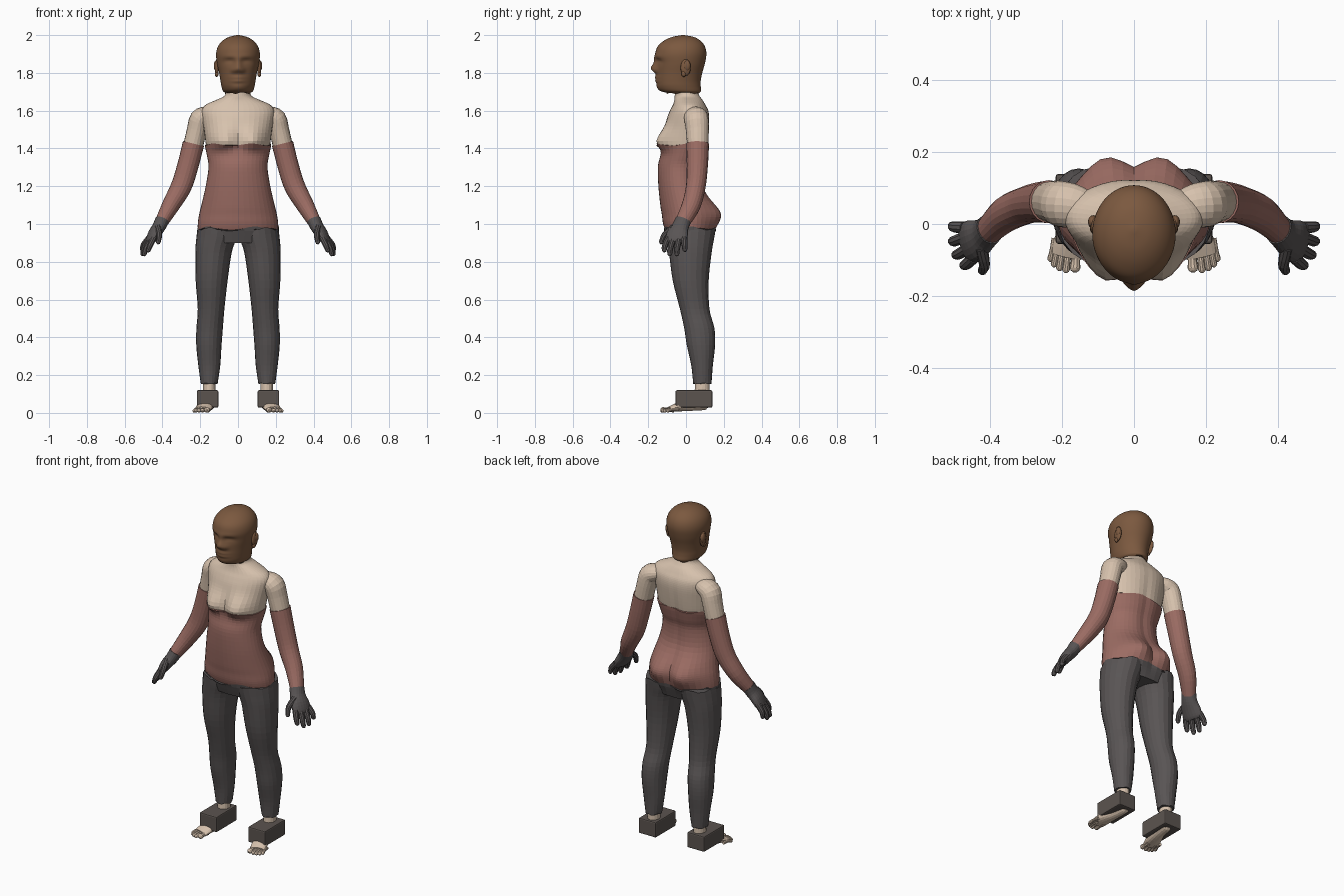
import bpy, bmesh, math
from mathutils import Vector, Matrix


def material(name, rgb):
    m = bpy.data.materials.new(name)
    m.diffuse_color = (*rgb, 1)
    return m


BROWN = material("head_brown", (0.20, 0.10, 0.05))
SKIN = material("pale_skin", (0.68, 0.54, 0.42))
PINK = material("dusty_pink", (0.33, 0.15, 0.125))
DARK = material("charcoal", (0.10, 0.09, 0.09))
BLOCK = material("block_grey", (0.105, 0.088, 0.078))


def finish(name, bm, mat, mirror=False, smooth=False):
    bmesh.ops.recalc_face_normals(bm, faces=bm.faces[:])
    for f in bm.faces:
        f.smooth = smooth
    me = bpy.data.meshes.new(name)
    bm.to_mesh(me)
    bm.free()
    me.materials.append(mat)
    ob = bpy.data.objects.new(name, me)
    bpy.context.collection.objects.link(ob)
    if mirror:
        ob.modifiers.new("Mirror", "MIRROR").use_mirror_merge = False
    return ob


def spline(rows, steps):
    """Catmull-Rom interpolation of tuples."""
    out = []
    for i in range(len(rows) - 1):
        a, b, c, d = (rows[max(0, min(len(rows) - 1, i + k))] for k in (-1, 0, 1, 2))
        for s in range(steps):
            t = s / steps
            out.append(tuple(0.5 * (2 * q + (r - p) * t + (2 * p - 5 * q + 4 * r - u) * t * t
                             + (3 * q - p - 3 * r + u) * t ** 3) for p, q, r, u in zip(a, b, c, d)))
    return out + [rows[-1]]


def skin_rings(bm, rings):
    vs = [[bm.verts.new(p) for p in r] for r in rings]
    n = len(vs[0])
    for a, b in zip(vs, vs[1:]):
        for i in range(n):
            bm.faces.new((a[i], a[(i + 1) % n], b[(i + 1) % n], b[i]))
    bm.faces.new(vs[0])
    bm.faces.new(vs[-1])


def loft(name, rows, mat, sides=24, bump=None, hem=(0, 0), mirror=False, smooth=False):
    """Stack of level oval rings (z, x0, x1, front, back)."""
    rings = []
    for k, (z, x0, x1, f, b) in enumerate(rows):
        h = hem[0] if k == 0 else hem[1] if k == len(rows) - 1 else 0
        ring = []
        for i in range(sides):
            a = math.tau * i / sides
            p = Vector(((x0 + x1) / 2 + (x1 - x0) / 2 * math.cos(a),
                        (f + b) / 2 + (b - f) / 2 * math.sin(a), z))
            if bump:
                p.y += bump(p.x, p.z, math.sin(a))
            p.z += h * math.sin(a * 5 + 1)
            ring.append(p)
        rings.append(ring)
    bm = bmesh.new()
    skin_rings(bm, rings)
    return finish(name, bm, mat, mirror, smooth)


def tube(bm, pts, ref, sides=14, steps=3, tip=False):
    """Tube along points (x, y, z, radius along ref, other radius)."""
    rows = spline(pts, steps)
    if tip:
        a, b = Vector(rows[-2][:3]), Vector(rows[-1][:3])
        d = (b - a).normalized()
        r = rows[-1][3:]
        rows += [(*(b + d * r[1] * s), r[0] * k, r[1] * k) for s, k in ((0.55, 0.8), (0.95, 0.3))]
    rings = []
    for i, row in enumerate(rows):
        p = Vector(row[:3])
        d = (Vector(rows[min(i + 1, len(rows) - 1)][:3]) - Vector(rows[max(i - 1, 0)][:3])).normalized()
        u = (Vector(ref) - d * d.dot(Vector(ref))).normalized()
        v = d.cross(u)
        rings.append([p + u * row[3] * math.cos(t) + v * row[4] * math.sin(t)
                      for t in (math.tau * k / sides for k in range(sides))])
    skin_rings(bm, rings)


def g(d, s):
    return math.exp(-0.5 * (d / s) ** 2)


# Head with sculpted face
def face(x, z, s):
    if s > 0:
        return 0
    ax = abs(x)
    y = -0.026 * g(x, 0.017) * g(z - 1.822, 0.016) - 0.012 * g(x, 0.013) * g(z - 1.855, 0.022)
    y -= 0.010 * g(ax - 0.024, 0.010) * g(z - 1.813, 0.010)
    y += 0.013 * g(ax - 0.043, 0.020) * g(z - 1.860, 0.012)
    y -= 0.006 * g(ax - 0.043, 0.014) * g(z - 1.853, 0.007)
    y -= 0.005 * g(ax - 0.04, 0.03) * g(z - 1.885, 0.010)
    y -= 0.009 * g(x, 0.026) * (g(z - 1.776, 0.007) + g(z - 1.757, 0.007))
    return y - 0.005 * g(x, 0.025) * g(z - 1.722, 0.014)


head = [(1.695, .068, -.10, .072), (1.705, .08, -.135, .08), (1.73, .088, -.151, .078),
        (1.76, .093, -.154, .078), (1.80, .10, -.155, .086), (1.85, .111, -.157, .10),
        (1.90, .116, -.162, .108), (1.94, .106, -.15, .10), (1.97, .082, -.117, .077),
        (1.99, .048, -.074, .042), (2.0, .006, -.022, -.01)]
loft("head", spline([(z, -w, w, f, b) for z, w, f, b in head], 6), BROWN, 72, face,
     hem=(0.006, 0), smooth=True)

# Ears: outer shell and raised lobe
bm = bmesh.new()
for c, r in (((.112, -.002, 1.828), (.011, .027, .044)), ((.116, .006, 1.838), (.012, .018, .028)),
             ((.113, -.012, 1.795), (.010, .013, .016))):
    bmesh.ops.create_uvsphere(bm, u_segments=16, v_segments=10, radius=1,
                              matrix=Matrix.Translation(c) @ Matrix.Diagonal((*r, 1)))
finish("ear", bm, BROWN, True, True)


# Torso form shared by bare chest, shirt and waist
def curves(x, z, s):
    ax = abs(x)
    if s < 0:
        return -0.056 * g(ax - .083, .05) * g(z - 1.435, .05 if z > 1.435 else .028) * min(1, -s * 2)
    return 0.045 * g(ax - .085, .05) * g(z - 1.05, .055) * min(1, s * 2) - 0.008 * g(x, .02) * g(z - 1.3, .2)


body = [(.90, .19, -.08, .12), (.95, .204, -.098, .135), (1.0, .207, -.115, .143),
        (1.05, .20, -.122, .145), (1.10, .188, -.13, .13), (1.2, .165, -.14, .087),
        (1.3, .15, -.143, .08), (1.36, .158, -.13, .095), (1.42, .17, -.115, .108),
        (1.50, .18, -.11, .12), (1.56, .19, -.10, .125), (1.60, .192, -.085, .12),
        (1.63, .172, -.07, .105), (1.655, .12, -.062, .09), (1.675, .076, -.06, .075),
        (1.70, .064, -.058, .062), (1.74, .06, -.055, .06)]
rows = spline(body, 4)


def torso(name, lo, hi, off, mat, hem=(0, 0)):
    part = [(z, -w - off, w + off, f - off, b + off) for z, w, f, b in rows if lo <= z <= hi]
    loft(name, part, mat, 40, curves, hem)


torso("bare_chest_and_neck", 1.38, 1.75, 0, SKIN)
torso("shirt", .945, 1.427, .006, PINK, (0, .006))
torso("leggings_waist", .90, .978, .010, DARK, (0, .012))

# Bare shoulders and upper arms
Y = (0, 1, 0)
bm = bmesh.new()
tube(bm, [(.12, .04, 1.585, .045, .035), (.165, .05, 1.575, .06, .048), (.20, .055, 1.555, .064, .056),
          (.217, .06, 1.50, .061, .053), (.236, .062, 1.42, .056, .052), (.245, .062, 1.38, .053, .049)], Y, 20)
finish("upper_arm", bm, SKIN, True)

# Sleeves
bm = bmesh.new()
tube(bm, [(.236, .062, 1.425, .060, .057), (.265, .06, 1.31, .056, .056), (.30, .052, 1.20, .052, .055),
          (.355, .028, 1.10, .050, .047), (.405, -.018, 1.01, .040, .035)], Y, 20, 4)
finish("sleeve", bm, PINK, True)

# Gloves: cuff and palm, then fingers and thumb
bm = bmesh.new()
tube(bm, [(.402, -.015, 1.02, .043, .037), (.418, -.03, .985, .046, .034), (.442, -.045, .95, .058, .031),
          (.462, -.052, .915, .058, .024), (.47, -.054, .90, .048, .017)], (.25, 1, 0), 20)
fingers = [((.447, -.094, .925), (.466, -.112, .885), (.474, -.115, .862)),
           ((.462, -.068, .918), (.486, -.083, .872), (.496, -.086, .842)),
           ((.472, -.037, .918), (.498, -.047, .872), (.505, -.048, .842)),
           ((.472, -.010, .925), (.500, -.008, .890), (.506, -.006, .865)),
           ((.425, -.065, .985), (.416, -.112, .945), (.422, -.130, .905))]
for f in fingers:
    tube(bm, [(*p, r, r) for p, r in zip(f, (.017, .0155, .013))], Y, 10, tip=True)
finish("glove", bm, DARK, True)

# Legging legs
legs = [(.155, .108, .197, .038, .135), (.25, .094, .21, .028, .142), (.36, .087, .221, .004, .154),
        (.45, .080, .22, -.010, .150), (.55, .072, .213, -.032, .124), (.70, .055, .224, -.070, .120),
        (.85, .033, .226, -.090, .136), (.93, .006, .220, -.102, .150), (.975, .002, .214, -.108, .158)]
loft("legging_leg", spline(legs, 4), DARK, 20, hem=(.004, .008), mirror=True)

# Ankles
loft("ankle", [(.04, .115, .188, .045, .13), (.10, .118, .186, .045, .125), (.19, .12, .184, .05, .125)],
     SKIN, 16, mirror=True)

# Feet with toes
X = (1, 0, 0)
bm = bmesh.new()
tube(bm, [(.148, .125, .05, .022, .025), (.15, .10, .055, .032, .04), (.16, .02, .045, .036, .035),
          (.178, -.05, .029, .045, .022), (.188, -.09, .019, .042, .014)], X, 18)
for x, y, dx, r in ((.160, -.085, .004, .015), (.182, -.09, .007, .011), (.198, -.085, .009, .0105),
                    (.211, -.075, .011, .010), (.220, -.06, .012, .0095)):
    tube(bm, [(x, y + .02, .017, r, r), (x + dx * .6, y - .015, .017, r * .85, r * .85),
              (x + dx, y - .036, r + .001, r, r)], X, 10, tip=True)
finish("foot", bm, SKIN, True)

# Shoe blocks
bm = bmesh.new()
bmesh.ops.create_cube(bm, size=1, matrix=Matrix.Translation((.161, .042, .074))
                      @ Matrix.Diagonal((.114, .194, .092, 1)))
bmesh.ops.bevel(bm, geom=bm.edges[:], offset=.007, segments=2, affect='EDGES', profile=.5)
finish("shoe_block", bm, BLOCK, True)
